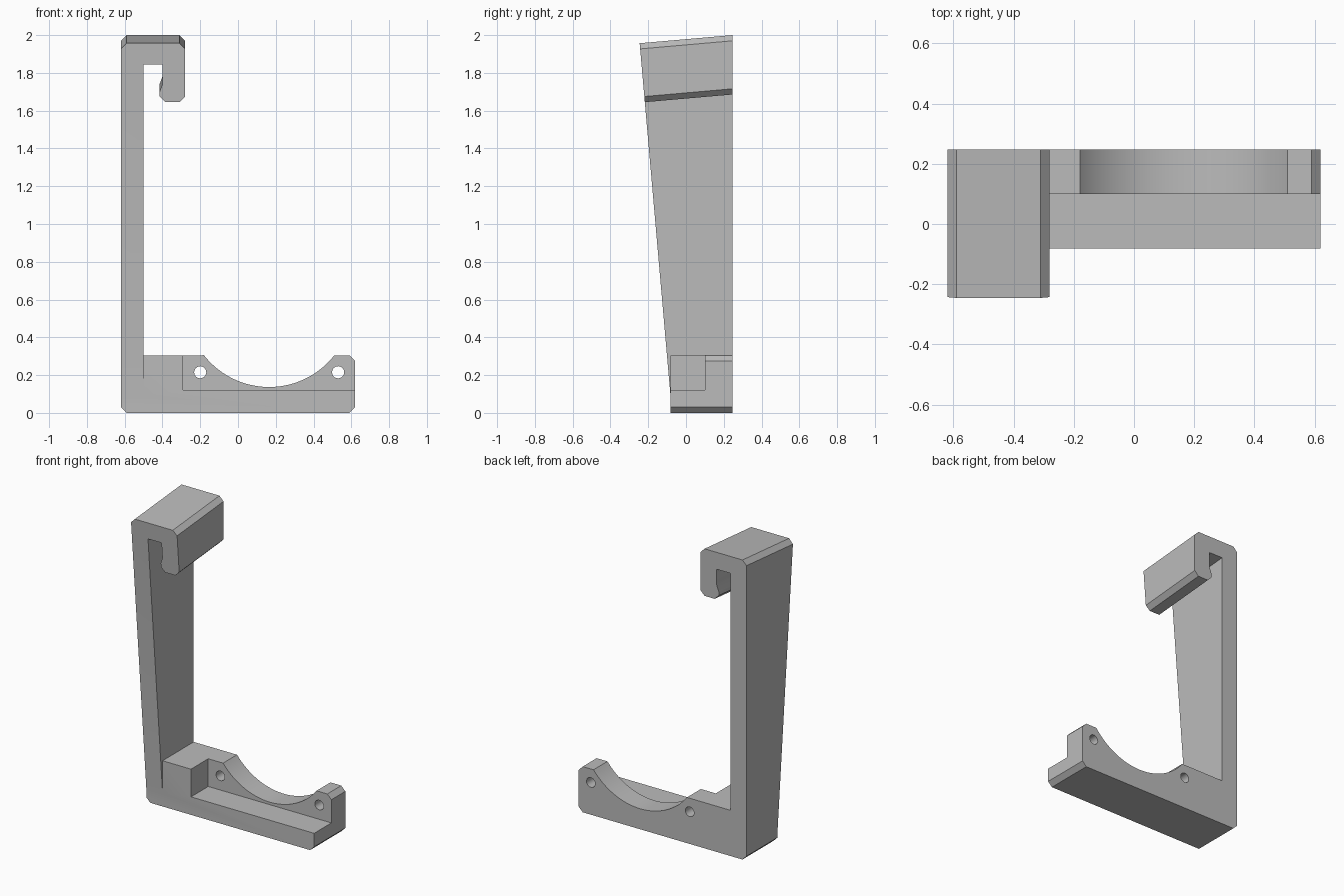
import bpy, bmesh, math

if "Cube" in bpy.data.objects:
    bpy.data.objects.remove(bpy.data.objects["Cube"], do_unlink=True)

FRONT, BACK = -0.082, 0.247
TILT = math.tan(math.radians(5))

grey = bpy.data.materials.new("plain grey")
grey.use_nodes = True
grey.diffuse_color = (0.5, 0.5, 0.5, 1)
grey.node_tree.nodes["Principled BSDF"].inputs["Base Color"].default_value = (0.5, 0.5, 0.5, 1)


def prism(name, front, back):
    """Solid between two matching outlines."""
    bm = bmesh.new()
    a = [bm.verts.new(p) for p in front]
    b = [bm.verts.new(p) for p in back]
    n = len(a)
    bm.faces.new(a)
    bm.faces.new(b[::-1])
    for i in range(n):
        j = (i + 1) % n
        bm.faces.new((a[j], a[i], b[i], b[j]))
    bmesh.ops.recalc_face_normals(bm, faces=bm.faces)
    mesh = bpy.data.meshes.new(name)
    bm.to_mesh(mesh)
    bm.free()
    mesh.materials.append(grey)
    obj = bpy.data.objects.new(name, mesh)
    bpy.context.collection.objects.link(obj)
    return obj


def extrude(name, outline, y0, y1):
    return prism(name, [(x, y0, z) for x, z in outline], [(x, y1, z) for x, z in outline])


def circle(cx, cz, r, start, end, steps):
    angles = [start + (end - start) * i / steps for i in range(steps + 1)]
    return [(cx + r * math.cos(a), cz + r * math.sin(a)) for a in angles]


def combine(target, other, operation):
    mod = target.modifiers.new(other.name, "BOOLEAN")
    mod.object, mod.operation, mod.solver = other, operation, "EXACT"
    bpy.context.view_layer.objects.active = target
    bpy.ops.object.modifier_apply(modifier=mod.name)
    bpy.data.objects.remove(other, do_unlink=True)


# Base block with a round cradle in its top
half = math.asin(0.345 / 0.438)
cradle = circle(0.165, 0.575, 0.438, -math.pi / 2 + half, -math.pi / 2 - half, 48)
bracket = extrude("bracket", [(-0.59, 0), (0.59, 0), (0.62, 0.03), (0.62, 0.275), (0.59, 0.305)]
                  + cradle + [(-0.62, 0.305), (-0.62, 0.03)], FRONT, BACK)

# Step in front of the cradle
step = [(-0.29, 0.12), (0.8, 0.12), (0.8, 0.5), (-0.29, 0.5)]
combine(bracket, extrude("step_cutter", step, -0.3, 0.1), "DIFFERENCE")

# Screw holes
for x in (-0.2, 0.53):
    hole = circle(x, 0.215, 0.032, 0, 2 * math.pi, 32)[:-1]
    combine(bracket, extrude("hole_cutter", hole, 0, 0.4), "DIFFERENCE")

# Upright arm and hook, leaning forward at the front and sloping up to the back
hook = [(-0.62, 0.08), (-0.5, 0.08), (-0.5, 1.845), (-0.4, 1.845), (-0.4, 1.74),
        (-0.415, 1.7), (-0.415, 1.675), (-0.385, 1.645), (-0.31, 1.645), (-0.28, 1.675),
        (-0.28, 1.927), (-0.31, 1.957), (-0.59, 1.957), (-0.62, 1.927)]
lean = [(x, FRONT - TILT * (z - 0.09), z) for x, z in hook]
rear = [(x, BACK, z + TILT * (BACK - y)) for x, y, z in lean]
combine(bracket, prism("arm", lean, rear), "UNION")

bpy.ops.object.select_all(action="DESELECT")
bracket.select_set(True)
bpy.context.view_layer.objects.active = bracket
bpy.ops.object.shade_smooth_by_angle(angle=math.radians(25))
